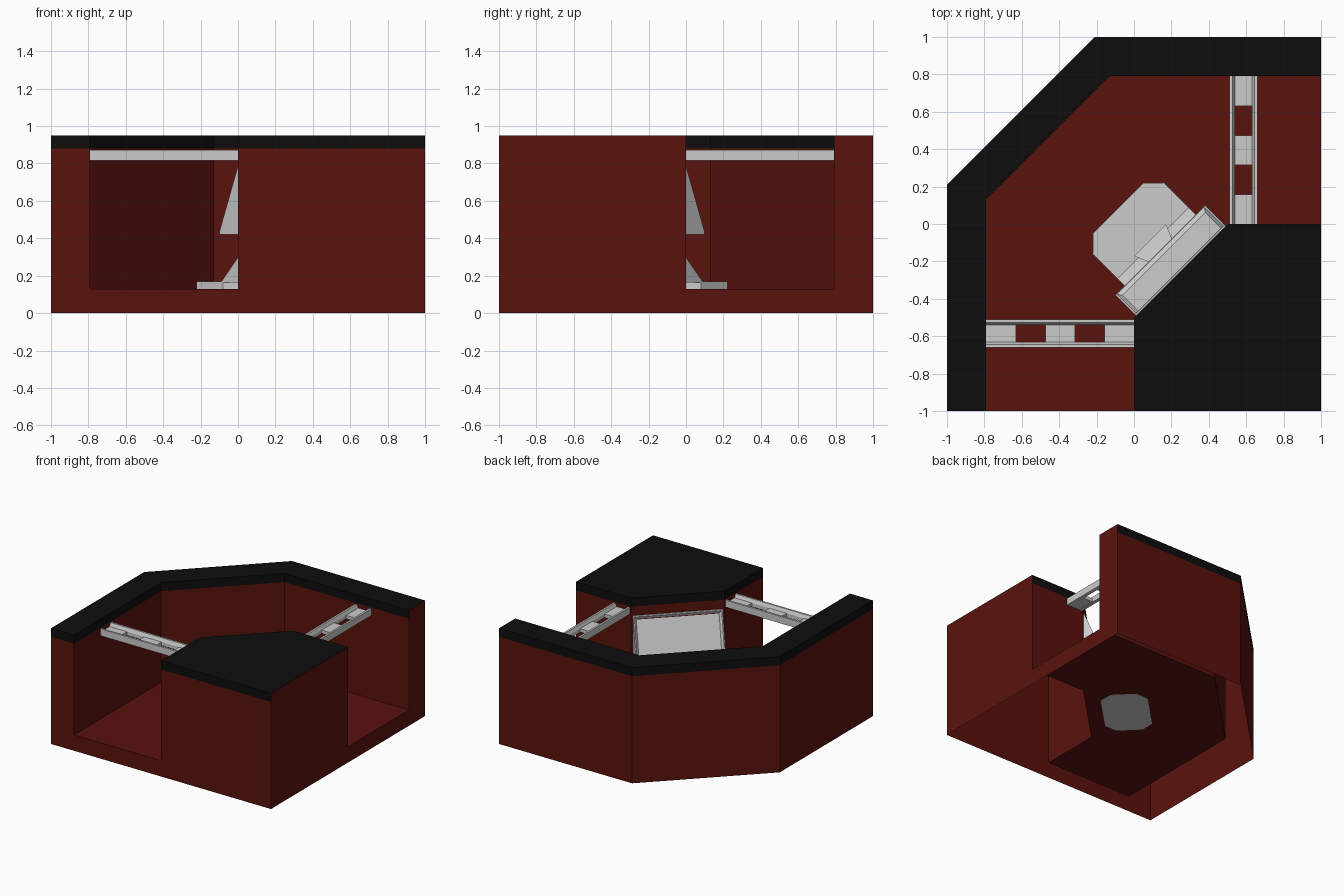
import bpy, bmesh
from math import pi

if "Cube" in bpy.data.objects:
    bpy.data.objects.remove(bpy.data.objects["Cube"])


def material(name, rgb):
    m = bpy.data.materials.new(name)
    m.diffuse_color = (*rgb, 1)
    m.use_nodes = True
    m.node_tree.nodes["Principled BSDF"].inputs["Base Color"].default_value = m.diffuse_color
    return m


RED = material("dark_red", (0.1, 0.006, 0.004))
BLACK = material("black", (0.004, 0.004, 0.004))
FLOOR, TRIM, TOP = 0.13, 0.88, 0.95


def finish(name, bm, mats=(), rot=0, loc=(0, 0, 0)):
    me = bpy.data.meshes.new(name)
    bm.to_mesh(me)
    bm.free()
    for m in mats:
        me.materials.append(m)
    ob = bpy.data.objects.new(name, me)
    ob.rotation_euler.z = rot
    ob.location = loc
    bpy.context.collection.objects.link(ob)
    return ob


def band(bm, path, z0, z1):
    """Vertical faces round a closed counter-clockwise outline."""
    n = len(path)
    lo = [bm.verts.new((x, y, z0)) for x, y in path]
    hi = [bm.verts.new((x, y, z1)) for x, y in path]
    faces = [bm.faces.new((lo[i], lo[(i + 1) % n], hi[(i + 1) % n], hi[i]))
             for i in range(n)]
    return faces, lo, hi


def prism(bm, profile, a, b, place):
    """Closed extrusion of a 2D profile from a to b."""
    va = [bm.verts.new(place(p, a)) for p in profile]
    vb = [bm.verts.new(place(p, b)) for p in profile]
    n = len(profile)
    faces = [bm.faces.new((va[i], va[(i + 1) % n], vb[(i + 1) % n], vb[i]))
             for i in range(n)]
    faces += [bm.faces.new(va[::-1]), bm.faces.new(vb)]
    bmesh.ops.recalc_face_normals(bm, faces=faces)
    return faces


outer = [(-1, -1), (1, -1), (1, 1), (-.21, 1), (-1, .21)]
ring = [(1, 1), (-.21, 1), (-1, .21), (-1, -1),
        (-.79, -1), (-.79, .13), (-.13, .79), (1, .79)]
block = [(0, -1), (1, -1), (1, 0), (.5, 0), (0, -.5)]
channel = [(-.79, -1), (0, -1), (0, -.5), (.5, 0), (1, 0),
           (1, .79), (-.13, .79), (-.79, .13)]

# Skirt below the floor, open underneath
bm = bmesh.new()
band(bm, outer, 0, FLOOR)
finish("base_skirt", bm, [RED])

# Corridor floor
bm = bmesh.new()
bm.faces.new([bm.verts.new((x, y, FLOOR)) for x, y in channel])
finish("floor", bm, [RED])

# Hollow walls with black caps; the cut ends at x = 1 stay red
for name, path in (("outer_wall", ring), ("corner_block", block)):
    bm = bmesh.new()
    band(bm, path, FLOOR, TRIM)
    finish(name, bm, [RED])
    bm = bmesh.new()
    faces, lo, hi = band(bm, path, TRIM, TOP)
    for f in faces:
        if all(v.co.x > .99 for v in f.verts):
            f.material_index = 1
    bm.faces.new(hi)
    finish(name + "_cap", bm, [BLACK, RED])

# Ceiling rails: two side beams joined by three plates
side = [(.074, .815), (.074, .872), (.058, .872), (.045, .845), (.045, .815)]


def along_y(p, t):
    return (p[0], t, p[1])


for name, rot, loc in (("ceiling_rail_right", 0, (.585, 0, 0)),
                       ("ceiling_rail_front", pi / 2, (0, -.585, 0))):
    bm = bmesh.new()
    for s in (1, -1):
        prism(bm, [(s * x, z) for x, z in side], 0, .79, along_y)
    plate = [(-.045, .817), (.045, .817), (.045, .845), (-.045, .845)]
    for k in (0, 2, 4):
        prism(bm, plate, k * .158, (k + 1) * .158, along_y)
    finish(name, bm, rot=rot, loc=loc)


# Console parts are modelled along x and turned to face the diagonal
def along_x(p, t):
    return (t, p[0], p[1])


def along_z(p, t):
    return (p[0], p[1], t)


# Eight-sided foot plate
bm = bmesh.new()
half = [(.19, .12), (.27, .042), (.27, -.155), (.19, -.235)]
prism(bm, half + [(-x, y) for x, y in half[::-1]], FLOOR - .001, .168, along_z)
finish("foot_plate", bm, rot=pi / 4)

# Sloping pedestal against the block
bm = bmesh.new()
prism(bm, [(-.141, .165), (-.354, .165), (-.354, .386)], -.27, .27, along_x)
finish("pedestal", bm, rot=pi / 4)

# Raised step on the pedestal, narrowing towards the back
bm = bmesh.new()
for f in prism(bm, [(-.122, .165), (-.21, .165), (-.21, .235), (-.122, .215)],
               -.12, .12, along_x):
    pass
for v in bm.verts:
    if v.co.y < -.2:
        v.co.x *= .7
finish("pedestal_step", bm, rot=pi / 4)

# Tilted screen with a recessed panel
bm = bmesh.new()
faces = prism(bm, [(-.198, .42), (-.198, .435), (-.346, .805),
                   (-.354, .805), (-.354, .42)], -.339, .339, along_x)
bmesh.ops.inset_individual(bm, faces=[faces[1]], thickness=.012, depth=0)
bmesh.ops.inset_individual(bm, faces=[faces[1]], thickness=.025, depth=-.02)
finish("screen", bm, rot=pi / 4)
